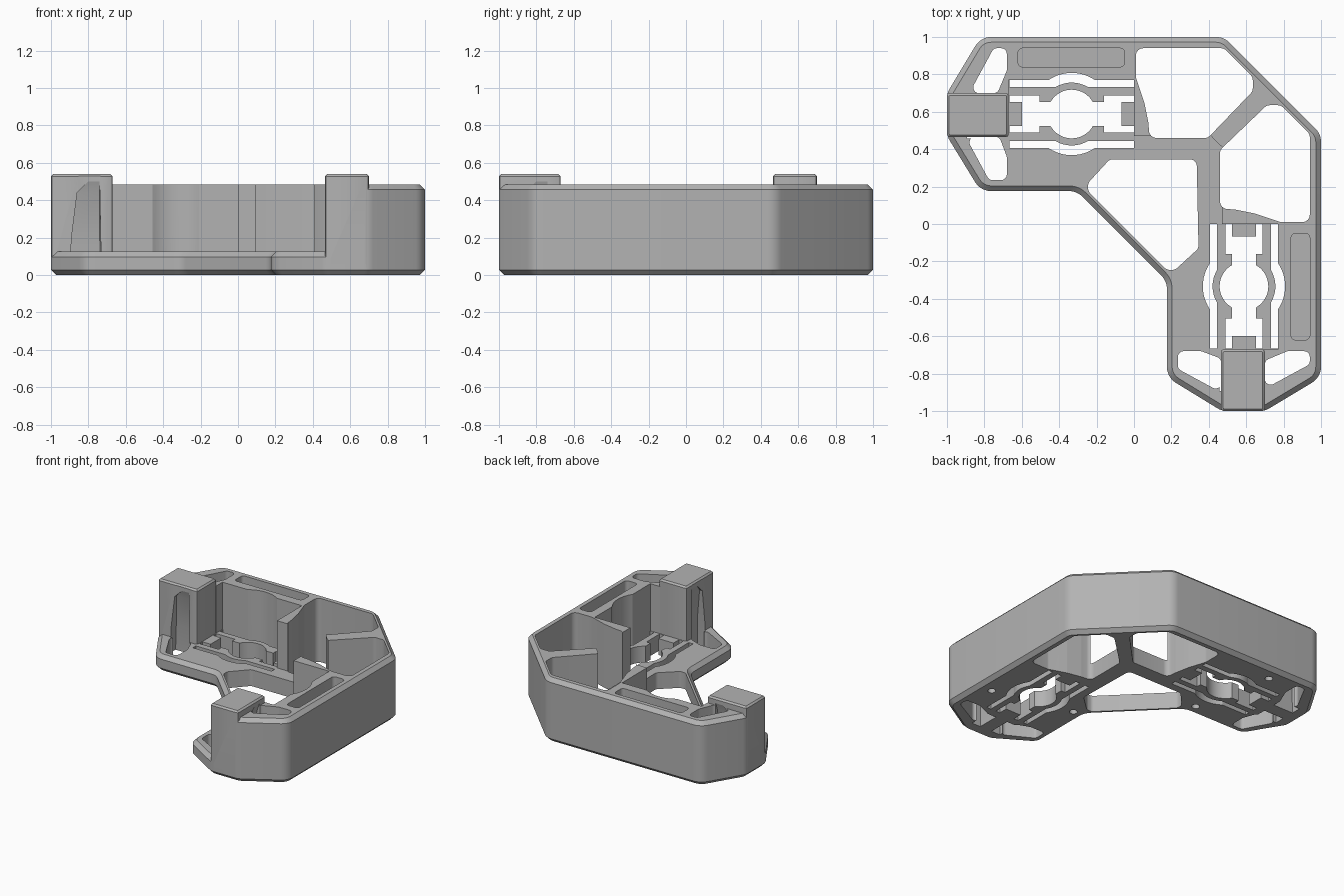
import bpy, bmesh
from math import cos, sin, pi, tan, acos, asin
from mathutils import Vector

cube = bpy.data.objects.get("Cube")
if cube:
    bpy.data.objects.remove(cube)

BASE, WALL, CHAMFER = 0.125, 0.485, 0.028
BED = Vector((-0.333, 0.588))

grey = bpy.data.materials.new("light grey plastic")
grey.use_nodes = True
grey.diffuse_color = (0.45, 0.45, 0.45, 1)
grey.node_tree.nodes["Principled BSDF"].inputs["Base Color"].default_value = grey.diffuse_color


def swap(points):
    """Mirror a path across the diagonal of the frame."""
    return [(y, x) for x, y in reversed(points)]


def fillet(points, radius, steps=6):
    """Round every corner of a closed path."""
    pts = [Vector(p) for p in points]
    out = []
    for i, p in enumerate(pts):
        a, b = (pts[i - 1] - p), (pts[(i + 1) % len(pts)] - p)
        room = 0.48 * min(a.length, b.length)
        a.normalize()
        b.normalize()
        turn = pi - a.angle(b)
        t = min(radius * tan(turn / 2), room)
        s, e = p + a * t, p + b * t
        r = t / tan(turn / 2)
        centre = p + (a + b).normalized() * (r / cos(turn / 2))
        u, v = s - centre, e - centre
        for k in range(steps + 1):
            f = k / steps
            out.append(centre + (u * sin((1 - f) * turn) + v * sin(f * turn)) / sin(turn))
    return out


def inset(points, d):
    """Offset a counter-clockwise path inward by d."""
    pts = [Vector(p) for p in points]
    out = []
    for i, p in enumerate(pts):
        a = (p - pts[i - 1]).normalized()
        b = (pts[(i + 1) % len(pts)] - p).normalized()
        na, nb = Vector((-a.y, a.x)), Vector((-b.y, b.x))
        out.append(p + (na + nb) * (d / (1 + na.dot(nb))))
    return out


def arc(r, a0, a1, steps=12):
    return [(r * cos(a0 + (a1 - a0) * k / steps), r * sin(a0 + (a1 - a0) * k / steps))
            for k in range(steps + 1)]


def make(name, bm):
    bmesh.ops.recalc_face_normals(bm, faces=bm.faces)
    mesh = bpy.data.meshes.new(name)
    bm.to_mesh(mesh)
    bm.free()
    mesh.materials.append(grey)
    obj = bpy.data.objects.new(name, mesh)
    bpy.context.collection.objects.link(obj)
    return obj


def loft(name, levels):
    """Stack equal-length paths, each given with its height."""
    bm = bmesh.new()
    rings = [[bm.verts.new((p[0], p[1], z)) for p in path] for path, z in levels]
    n = len(rings[0])
    for lo, hi in zip(rings, rings[1:]):
        for i in range(n):
            bm.faces.new((lo[i], lo[(i + 1) % n], hi[(i + 1) % n], hi[i]))
    bm.faces.new(rings[0])
    bm.faces.new(rings[-1])
    return make(name, bm)


def slab(name, path, top):
    """Outline solid with chamfered bottom and top rims."""
    small = inset(path, CHAMFER)
    return loft(name, [(small, 0), (path, CHAMFER), (path, top - CHAMFER), (small, top)])


helpers = []


def combine(target, tool, operation):
    mod = target.modifiers.new(operation.lower(), 'BOOLEAN')
    mod.operation, mod.solver, mod.object = operation, 'EXACT', tool
    tool.hide_render = True
    helpers.append(tool)


def cut_both(target, path, z0=-0.1, z1=0.8):
    """Cut a shape and its diagonal mirror image."""
    for p in (path, swap(path)):
        combine(target, loft("cutter", [(p, z0), (p, z1)]), 'DIFFERENCE')


def bake(obj):
    deps = bpy.context.evaluated_depsgraph_get()
    mesh = bpy.data.meshes.new_from_object(obj.evaluated_get(deps))
    obj.modifiers.clear()
    obj.data = mesh
    while helpers:
        bpy.data.objects.remove(helpers.pop())


def rect(x0, x1, y0, y1):
    return [(x0, y0), (x1, y0), (x1, y1), (x0, y1)]


def at_bed(points):
    return [(BED.x + x, BED.y + y) for x, y in points]


# Plan of the whole frame
half = [(0.48, 1), (-0.82, 1), (-1, 0.7), (-1, 0.47), (-0.82, 0.176), (-0.306, 0.176)]
outline = fillet(half + swap(half), 0.1)

# Tall wall: full-height solid with the open low area removed
bulge = asin(0.182 / 0.22)
low_half = ([(-1.2, -1.2), (-1.2, 0.69), (-0.67, 0.69)]
            + at_bed([(-0.337, 0.182)] + arc(0.22, pi - bulge, bulge) + [(0.333, 0.182)])
            + [(0, 0.47), (0.15, 0.47), (0.3, 0.6), (0.43, 0.45)])
low = low_half + swap(low_half)[:-1]
wall = slab("wall", outline, WALL)
combine(wall, loft("cutter", [(low, -0.1), (low, 0.8)]), 'DIFFERENCE')
bake(wall)

# Low base plate joined with the wall
frame = slab("holder_frame", outline, BASE)
combine(frame, wall, 'UNION')

# Raised end blocks
block = fillet(rect(-1, -0.67, 0.465, 0.7), 0.015, 2)
for path in (block, swap(block)):
    combine(frame, loft("end_block", [(path, 0.06), (path, 0.528), (inset(path, 0.012), 0.54)]), 'UNION')

# Large openings beside the diagonal rib
cut_both(frame, fillet([(0.01, 0.94), (0.01, 0.785), (0.055, 0.65), (0.077, 0.54), (0.083, 0.46),
                        (0.395, 0.46), (0.635, 0.71), (0.635, 0.785), (0.48, 0.94)], 0.04))

# Central opening
mid = [(0.335, 0.345), (-0.13, 0.345), (-0.245, 0.22), (-0.245, 0.175)]
mid = fillet(mid + swap(mid)[:-1], 0.035)
combine(frame, loft("cutter", [(mid, -0.1), (mid, 0.8)]), 'DIFFERENCE')

# Openings either side of the end blocks
cut_both(frame, fillet([(-0.9, 0.466), (-0.775, 0.235), (-0.68, 0.235), (-0.68, 0.36), (-0.72, 0.466)], 0.03))
cut_both(frame, fillet([(-0.73, 0.7), (-0.68, 0.82), (-0.68, 0.94), (-0.75, 0.94), (-0.88, 0.7)], 0.03))

# Tapered scoops in the sides of the end blocks
for mirrored in (False, True):
    for side in (-1, 1):
        bm = bmesh.new()
        for x0, x1, inner, z in ((-0.9, -0.73, 0.05, -0.02), (-0.89, -0.74, 0.055, 0.2),
                                 (-0.86, -0.74, 0.095, 0.44), (-0.8, -0.74, 0.115, 0.5)):
            for x, d in ((x0, inner), (x1, inner), (x0, 0.125), (x1, 0.125)):
                y = 0.5825 + side * d
                bm.verts.new((y, x, z) if mirrored else (x, y, z))
        bmesh.ops.convex_hull(bm, input=bm.verts)
        combine(frame, make("scoop_cutter", bm), 'DIFFERENCE')

# Bed opening with a round middle, notches and end tabs
quad = [(0.265, 0.064), (0.333, 0.064), (0.333, 0.1), (0.173, 0.1), (0.173, 0.065)]
quad += arc(0.13, asin(0.5), pi / 2)
top = quad + [(-x, y) for x, y in reversed(quad[:-1])]
cut_both(frame, at_bed(top + [(x, -y) for x, y in reversed(top)]))

# Flexible slits that bow around the round middle
inner = asin(0.145 / 0.168)
slit = ([(0.333, 0.145), (0.333, 0.182)] + arc(0.22, bulge, pi - bulge)
        + [(-0.333, 0.182), (-0.333, 0.145)] + arc(0.168, pi - inner, inner))
cut_both(frame, at_bed(slit))
cut_both(frame, at_bed([(x, -y) for x, y in reversed(slit)]))

# Long pockets in the thick wall, and small round sockets underneath
cut_both(frame, fillet(rect(-0.62, -0.05, 0.84, 0.94), 0.025), BASE)
for x, y in ((-0.47, 0.89), (-0.33, 0.27)):
    cut_both(frame, [(x + a, y + b) for a, b in arc(0.028, 0, 2 * pi, 16)[:-1]], -0.1, 0.06)

bake(frame)
for other in bpy.context.selected_objects:
    other.select_set(False)
frame.select_set(True)
bpy.context.view_layer.objects.active = frame
bpy.ops.object.shade_smooth_by_angle(angle=0.5)
